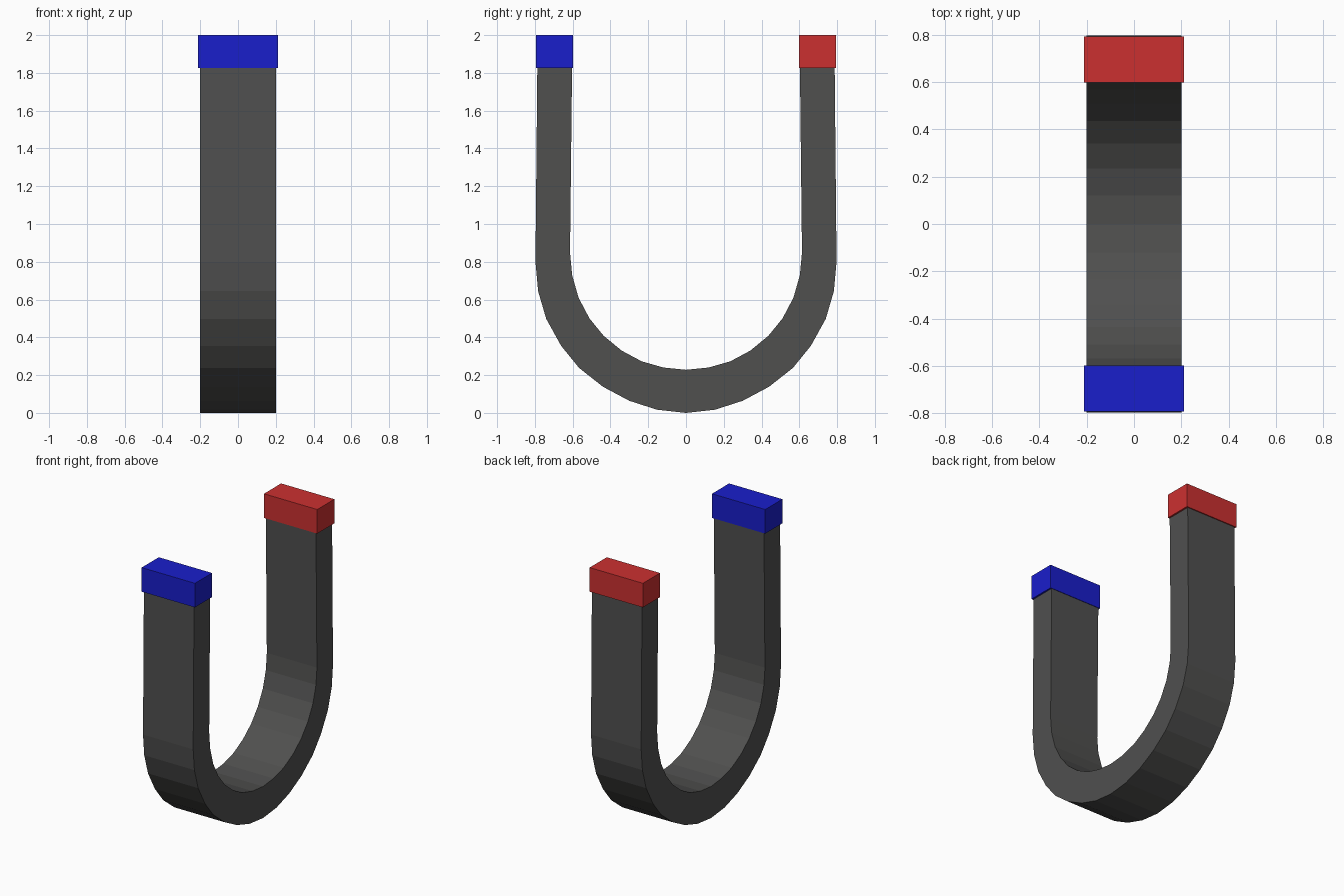
import bpy, bmesh

if "Cube" in bpy.data.objects:
    bpy.data.objects.remove(bpy.data.objects["Cube"])


def material(name, color):
    m = bpy.data.materials.new(name)
    m.diffuse_color = (*color, 1)
    m.use_nodes = True
    m.node_tree.nodes["Principled BSDF"].inputs["Base Color"].default_value = m.diffuse_color
    return m


def finish(bm, name, mat):
    bmesh.ops.recalc_face_normals(bm, faces=bm.faces)
    mesh = bpy.data.meshes.new(name)
    bm.to_mesh(mesh)
    bm.free()
    mesh.materials.append(mat)
    obj = bpy.data.objects.new(name, mesh)
    bpy.context.collection.objects.link(obj)
    return obj


# Half profile (y, z) of the U, from leg top down to the bottom centre
outer = [(0.787, 1.84), (0.797, 0.80), (0.783, 0.645), (0.74, 0.498),
         (0.661, 0.355), (0.566, 0.238), (0.439, 0.138), (0.30, 0.064),
         (0.154, 0.017), (0, 0)]
inner = [(0.603, 1.84), (0.614, 0.85), (0.603, 0.73), (0.569, 0.61),
         (0.511, 0.50), (0.436, 0.408), (0.341, 0.33), (0.235, 0.273),
         (0.12, 0.24), (0, 0.228)]


def mirrored(half):
    return half + [(-y, z) for y, z in reversed(half[:-1])]


# Horseshoe body: bridge the outer and inner outlines, then extrude along x
bm = bmesh.new()
o = [bm.verts.new((-0.2, y, z)) for y, z in mirrored(outer)]
i = [bm.verts.new((-0.2, y, z)) for y, z in mirrored(inner)]
for k in range(len(o) - 1):
    bm.faces.new((o[k], o[k + 1], i[k + 1], i[k]))
ext = bmesh.ops.extrude_face_region(bm, geom=bm.faces[:], use_keep_orig=True)
moved = [g for g in ext["geom"] if isinstance(g, bmesh.types.BMVert)]
bmesh.ops.translate(bm, verts=moved, vec=(0.4, 0, 0))
finish(bm, "magnet_body", material("dark_grey", (0.08, 0.08, 0.078)))

# Coloured pole tips
for name, side, color in (("red_pole_tip", 1, (0.6, 0.03, 0.03)),
                          ("blue_pole_tip", -1, (0.01, 0.013, 0.6))):
    bm = bmesh.new()
    bmesh.ops.create_cube(bm, size=1)
    bmesh.ops.scale(bm, verts=bm.verts, vec=(0.425, 0.195, 0.174))
    bmesh.ops.translate(bm, verts=bm.verts, vec=(0, side * 0.697, 1.913))
    finish(bm, name, material(name + "_paint", color))
